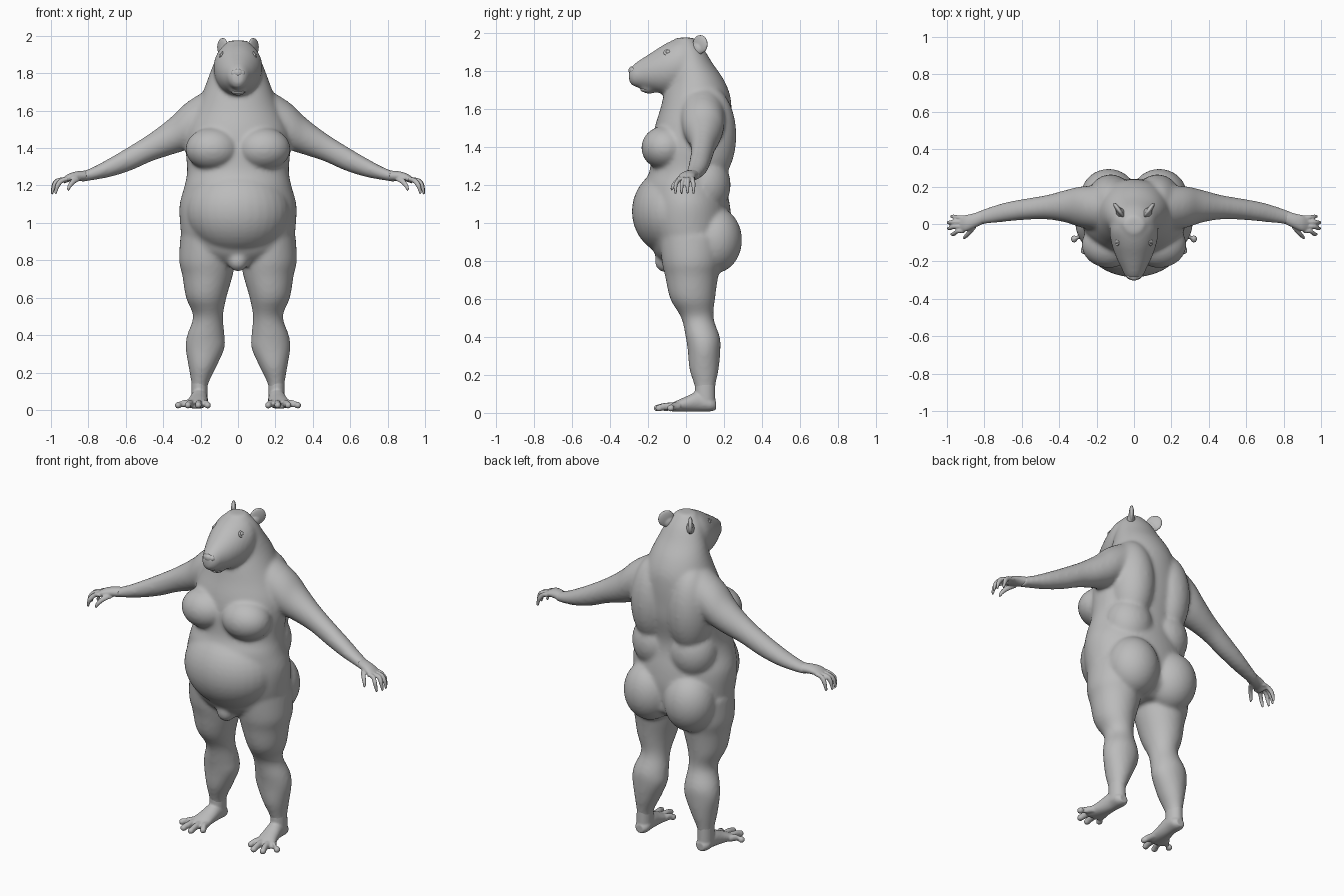
import bpy, bmesh, math
from mathutils import Vector, Matrix

cube = bpy.data.objects.get("Cube")
if cube:
    bpy.data.objects.remove(cube, do_unlink=True)

skin = bpy.data.materials.new("grey_skin")
skin.use_nodes = True
GREY = (0.5, 0.5, 0.5, 1)
skin.diffuse_color = GREY
skin.node_tree.nodes["Principled BSDF"].inputs["Base Color"].default_value = GREY

X, Y, Z = Vector((1, 0, 0)), Vector((0, 1, 0)), Vector((0, 0, 1))


def smooth_path(rows, steps=4):
    """Catmull-Rom through rows of equal length."""
    out = []
    for i in range(len(rows) - 1):
        p0, p1 = rows[max(i - 1, 0)], rows[i]
        p2, p3 = rows[i + 1], rows[min(i + 2, len(rows) - 1)]
        for k in range(steps):
            t = k / steps
            out.append([b + (c - a) * t / 2 + (a - 2.5 * b + 2 * c - d / 2) * t * t
                        + (1.5 * (b - c) + (d - a) / 2) * t ** 3
                        for a, b, c, d in zip(p0, p1, p2, p3)])
    out.append(rows[-1])
    return out


def tube(bm, rows, u, v, side=1, n=32):
    """Loft ellipses; each row is x, y, z, radius along u, radius along v."""
    rings = []
    for x, y, z, a, b in smooth_path(rows):
        ring = []
        for k in range(n):
            t = math.tau * k / n
            p = Vector((x, y, z)) + u * a * math.cos(t) + v * b * math.sin(t)
            ring.append(bm.verts.new((p.x * side, p.y, p.z)))
        rings.append(ring)
    for r, s in zip(rings, rings[1:]):
        for k in range(n):
            bm.faces.new((r[k], r[k - 1], s[k - 1], s[k]))
    bm.faces.new(rings[0])
    bm.faces.new(rings[-1])


def blob(bm, centre, radii, side=1, turn=0):
    """Ellipsoid, turned about z."""
    c = Vector((centre[0] * side, centre[1], centre[2]))
    m = (Matrix.Translation(c) @ Matrix.Rotation(turn * side, 4, "Z")
         @ Matrix.Diagonal((*radii, 1)))
    bmesh.ops.create_uvsphere(bm, u_segments=32, v_segments=20, radius=1, matrix=m)


def finish(name, bm, voxel=0, passes=0):
    """Make the object; fuse its volumes and soften the joins."""
    bmesh.ops.recalc_face_normals(bm, faces=bm.faces[:])
    mesh = bpy.data.meshes.new(name)
    bm.to_mesh(mesh)
    bm.free()
    mesh.materials.append(skin)
    ob = bpy.data.objects.new(name, mesh)
    bpy.context.collection.objects.link(ob)
    bpy.ops.object.select_all(action="DESELECT")
    ob.select_set(True)
    bpy.context.view_layer.objects.active = ob
    if voxel:
        fuse = ob.modifiers.new("fuse", "REMESH")
        fuse.mode = "VOXEL"
        fuse.voxel_size = voxel
        soft = ob.modifiers.new("soften", "SMOOTH")
        soft.factor = 0.5
        soft.iterations = passes
        bpy.ops.object.modifier_apply(modifier="fuse")
        bpy.ops.object.modifier_apply(modifier="soften")
    bpy.ops.object.shade_smooth()


# Torso and neck: height, half width, front, back
TORSO = [(.77, .13, -.1, .14), (.83, .24, -.16, .22), (.9, .295, -.19, .23),
         (1, .31, -.22, .24), (1.1, .312, -.22, .23), (1.2, .285, -.22, .21),
         (1.28, .272, -.19, .21), (1.4, .28, -.18, .235), (1.5, .27, -.165, .24),
         (1.6, .23, -.135, .24), (1.68, .195, -.115, .23), (1.76, .165, -.09, .195),
         (1.84, .135, -.08, .14), (1.92, .1, -.07, .09), (1.975, .05, -.05, .04)]
body = bmesh.new()
tube(body, [(0, (f + b) / 2, z, w, (b - f) / 2) for z, w, f, b in TORSO], X, Y, n=48)
blob(body, (0, -.06, 1.06), (.28, .225, .235))
blob(body, (0, -.11, .8), (.055, .055, .06))

# Head from the skull to the muzzle
tube(body, [(0, .06, 1.85, .1, .1), (0, -.02, 1.835, .13, .14), (0, -.1, 1.812, .122, .135),
            (0, -.18, 1.795, .095, .102), (0, -.24, 1.785, .066, .074),
            (0, -.28, 1.775, .047, .055), (0, -.3, 1.775, .025, .03)], X, Z)
blob(body, (0, -.195, 1.705), (.042, .045, .026))

for side in (1, -1):
    blob(body, (.135, -.11, 1.395), (.145, .125, .115), side)      # breast
    blob(body, (.135, .15, .91), (.15, .145, .175), side)          # buttock
    blob(body, (.125, .12, 1.46), (.13, .145, .26), side)          # shoulder blade
    blob(body, (.125, .1, 1.2), (.14, .135, .16), side)            # lower back
    # Arm
    tube(body, [(.1, .08, 1.61, .13, .14), (.27, .09, 1.52, .112, .127),
                (.36, .095, 1.463, .088, .1), (.46, .09, 1.408, .066, .078),
                (.57, .08, 1.348, .057, .067), (.68, .065, 1.298, .052, .052),
                (.77, .047, 1.265, .044, .036), (.84, .03, 1.245, .036, .027)], Y, Z, side)
    # Leg
    tube(body, [(.16, .03, .93, .148, .17), (.165, .03, .8, .15, .158),
                (.163, .03, .72, .135, .14), (.17, .035, .6, .108, .118),
                (.16, .06, .5, .08, .085), (.172, .088, .4, .1, .09),
                (.176, .095, .33, .104, .086), (.19, .095, .23, .074, .077),
                (.205, .1, .13, .043, .053), (.206, .1, .05, .043, .053)], X, Y, side)
finish("body", body, .011, 9)

for side, label in ((1, "left"), (-1, "right")):
    # Hand: palm, curled fingers and thumb
    hand = bmesh.new()
    tube(hand, [(.81, .036, 1.252, .037, .028), (.86, .016, 1.25, .04, .026),
                (.9, .004, 1.243, .044, .022), (.93, 0, 1.228, .04, .018)], Y, Z, side)
    for i, reach in enumerate((.985, 1.005, 1.003, .985)):
        y = .035 - .024 * i
        tip = 1.3 * y - .006
        tube(hand, [(.91, y, 1.235, .013, .015), (reach - .045, y, 1.228, .012, .014),
                    (reach - .02, tip, 1.2, .011, .014), (reach - .008, tip, 1.155, .007, .008)],
             Y, (X + Z).normalized(), side, 12)
    tube(hand, [(.855, -.01, 1.24, .02, .02), (.88, -.045, 1.222, .014, .015),
                (.9, -.065, 1.198, .012, .012), (.91, -.075, 1.175, .008, .008)],
         Y, (X + Z).normalized(), side, 12)
    finish(label + "_hand", hand, .005, 4)

    # Foot: heel, instep and splayed toes
    foot = bmesh.new()
    tube(foot, [(.205, .157, .04, .025, .024), (.205, .13, .046, .043, .038),
                (.207, .07, .06, .045, .053), (.215, 0, .046, .052, .04),
                (.225, -.06, .033, .062, .026), (.228, -.085, .028, .055, .018)], X, Z, side)
    tube(foot, [(.206, .1, .16, .043, .053), (.206, .1, .04, .044, .055)], X, Y, side)
    for root, x, y in ((.185, .162, -.105), (.21, .212, -.15), (.245, .268, -.142), (.262, .32, -.08)):
        mid = (root + x) / 2
        tube(foot, [(root, -.03, .034, .022, .02), (mid, y / 2 - .03, .034, .018, .02),
                    (x, y, .026, .017, .018)], X, Z, side, 12)
        blob(foot, (x, y, .025), (.018, .02, .018), side)
    finish(label + "_foot", foot, .006, 4)

    # Ear: cupped disc on a root
    ear = bmesh.new()
    turn = math.radians(55)
    blob(ear, (.082, .075, 1.94), (.048, .014, .05), side, turn)
    blob(ear, (.072, .06, 1.915), (.035, .022, .035), side, turn)
    finish(label + "_ear", ear, .005, 4)

    # Eye with a lid ring
    eye = bmesh.new()
    blob(eye, (.086, -.092, 1.897), (.013, .015, .013), side)
    finish(label + "_eye", eye)
    lid = bmesh.new()
    ring = [(.094, -.092 + .02 * math.cos(t), 1.897 + .014 * math.sin(t))
            for t in (math.tau * k / 12 for k in range(12))]
    for x, y, z in ring:
        blob(lid, (x - .5 * (z - 1.897) - .004, y, z), (.006, .008, .006), side)
    finish(label + "_eyelid", lid, .003, 3)

# Nose with nostril wings, and the lower lip
nose = bmesh.new()
blob(nose, (0, -.285, 1.802), (.026, .018, .022))
for side in (1, -1):
    blob(nose, (.024, -.277, 1.8), (.015, .018, .018), side)
finish("nose", nose, .004, 4)
lip = bmesh.new()
blob(lip, (0, -.21, 1.7), (.036, .03, .013))
finish("lower_lip", lip)
